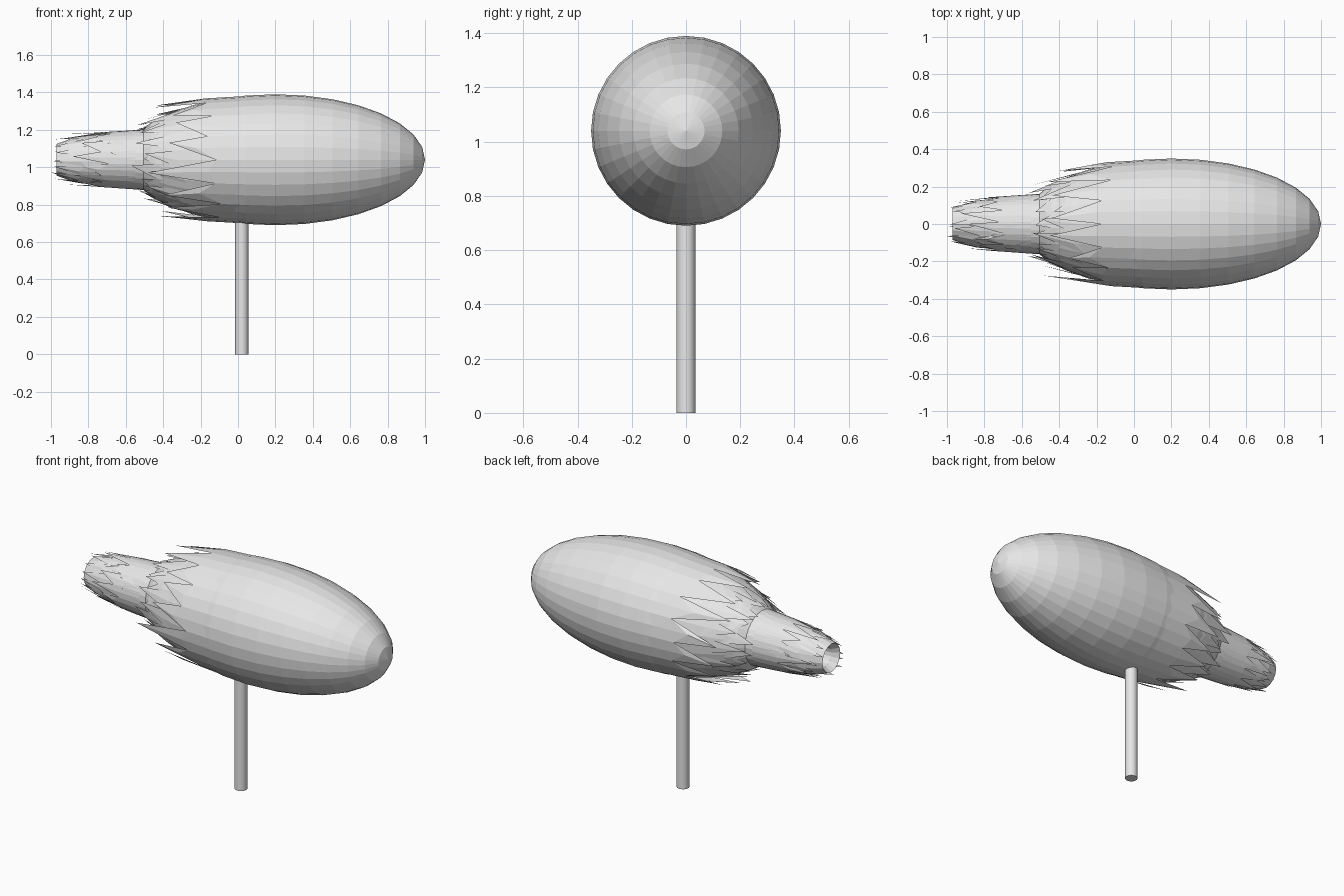
import bpy, bmesh, math, random
from mathutils import Matrix

random.seed(7)
AXIS_Z = 1.04

cube = bpy.data.objects.get("Cube")
if cube:
    bpy.data.objects.remove(cube, do_unlink=True)

grey = bpy.data.materials.new("plain_grey")
grey.use_nodes = True
grey.diffuse_color = (0.8, 0.8, 0.8, 1)
grey.node_tree.nodes["Principled BSDF"].inputs["Base Color"].default_value = (0.8, 0.8, 0.8, 1)


def finish(name, bm):
    mesh = bpy.data.meshes.new(name)
    bm.to_mesh(mesh)
    bm.free()
    mesh.materials.append(grey)
    obj = bpy.data.objects.new(name, mesh)
    bpy.context.collection.objects.link(obj)
    return obj


def around(bm, x, r, angle):
    """Vertex at radius r and angle around the long axis."""
    return bm.verts.new((x, r * math.cos(angle), AXIS_Z + r * math.sin(angle)))


def skirt(name, profile, valley, tip, teeth, jitter, flare=0.012, turn=0.0):
    """Band wrapped around the body whose rear edge is torn into pointed teeth."""
    def radius(x):
        for (xa, ra), (xb, rb) in zip(profile, profile[1:]):
            if x >= xb:
                return ra + (rb - ra) * (xa - x) / (xa - xb)
        return profile[-1][1]

    bm = bmesh.new()
    count = teeth * 2
    step = math.tau / count
    start = profile[0][0]
    front, rear = [], []
    for i in range(count):
        a = turn + i * step
        # Teeth split at the even vertices
        x = valley + random.uniform(-jitter, jitter) * 0.6
        if i % 2:
            x -= (valley - tip) * 0.25
        front.append(around(bm, start, radius(start), a))
        rear.append(around(bm, x, radius(x), a))
    for i in range(count):
        j = (i + 1) % count
        bm.faces.new((front[i], front[j], rear[j], rear[i]))
    for i in range(0, count, 2):
        x = max(-1, tip + random.uniform(-jitter, jitter))
        a = turn + (i + 1 + random.uniform(-0.8, 0.8)) * step
        point = around(bm, x, radius(x) + random.uniform(-flare, flare), a)
        middle, last = rear[i + 1], rear[(i + 2) % count]
        bm.faces.new((rear[i], middle, point))
        bm.faces.new((middle, last, point))
    return finish(name, bm)


# Faceted egg-shaped body
bm = bmesh.new()
bmesh.ops.create_uvsphere(bm, u_segments=32, v_segments=16, radius=1)
bm.transform(Matrix.Translation((0.2, 0, AXIS_Z))
             @ Matrix.Diagonal((0.8, 0.35, 0.35, 1))
             @ Matrix.Rotation(math.pi / 2, 4, "Y"))
finish("body", bm)

# Torn layers at the rear of the body
outer = [(0.2, 0.35), (0.0, 0.342), (-0.2, 0.326), (-0.35, 0.305), (-0.55, 0.265)]
inner = [(-0.05, 0.328), (-0.25, 0.288), (-0.4, 0.245), (-0.58, 0.185)]
collar = [(-0.25, 0.285), (-0.4, 0.232), (-0.5, 0.185), (-0.6, 0.155)]
skirt("outer_petals", outer, -0.13, -0.41, 16, 0.08)
skirt("inner_petals", inner, -0.27, -0.48, 16, 0.07, turn=0.2)
skirt("collar_petals", collar, -0.43, -0.54, 16, 0.04, turn=0.1)

# Hollow tail tube
bm = bmesh.new()
rings = []
for x, r in [(-0.46, 0.165), (-0.55, 0.153), (-0.75, 0.135), (-0.9, 0.11), (-0.97, 0.085),
             (-0.93, 0.06), (-0.7, 0.05)]:
    rings.append([around(bm, x, r, i * math.tau / 16) for i in range(16)])
for ra, rb in zip(rings, rings[1:]):
    for i in range(16):
        j = (i + 1) % 16
        bm.faces.new((ra[i], ra[j], rb[j], rb[i]))
bm.faces.new(rings[-1])
finish("tail_tube", bm)

# Splintered layers on the tail
tail = [(-0.5, 0.162), (-0.7, 0.148), (-0.85, 0.132), (-1.0, 0.105)]
skirt("tail_splinters_front", tail, -0.58, -0.76, 14, 0.07, 0.01)
skirt("tail_splinters_middle", [(x - 0.05, r - 0.003) for x, r in tail], -0.7, -0.88, 14, 0.06, 0.01, 0.15)
skirt("tail_splinters_rear", [(x, r - 0.007) for x, r in tail], -0.82, -0.965, 14, 0.04, 0.008, 0.3)

# Upright stick
bm = bmesh.new()
bmesh.ops.create_cone(bm, cap_ends=True, segments=24, radius1=0.035, radius2=0.035, depth=0.74)
bm.transform(Matrix.Translation((0.02, 0, 0.37)))
stick = finish("stick", bm)
for face in stick.data.polygons:
    face.use_smooth = len(face.vertices) == 4
stick.data.set_sharp_from_angle(angle=math.radians(40))

# Consistent outward faces on every part
for obj in bpy.context.collection.objects:
    if obj.type == "MESH" and grey.name in obj.data.materials:
        bm = bmesh.new()
        bm.from_mesh(obj.data)
        bmesh.ops.recalc_face_normals(bm, faces=bm.faces)
        bm.to_mesh(obj.data)
        bm.free()
